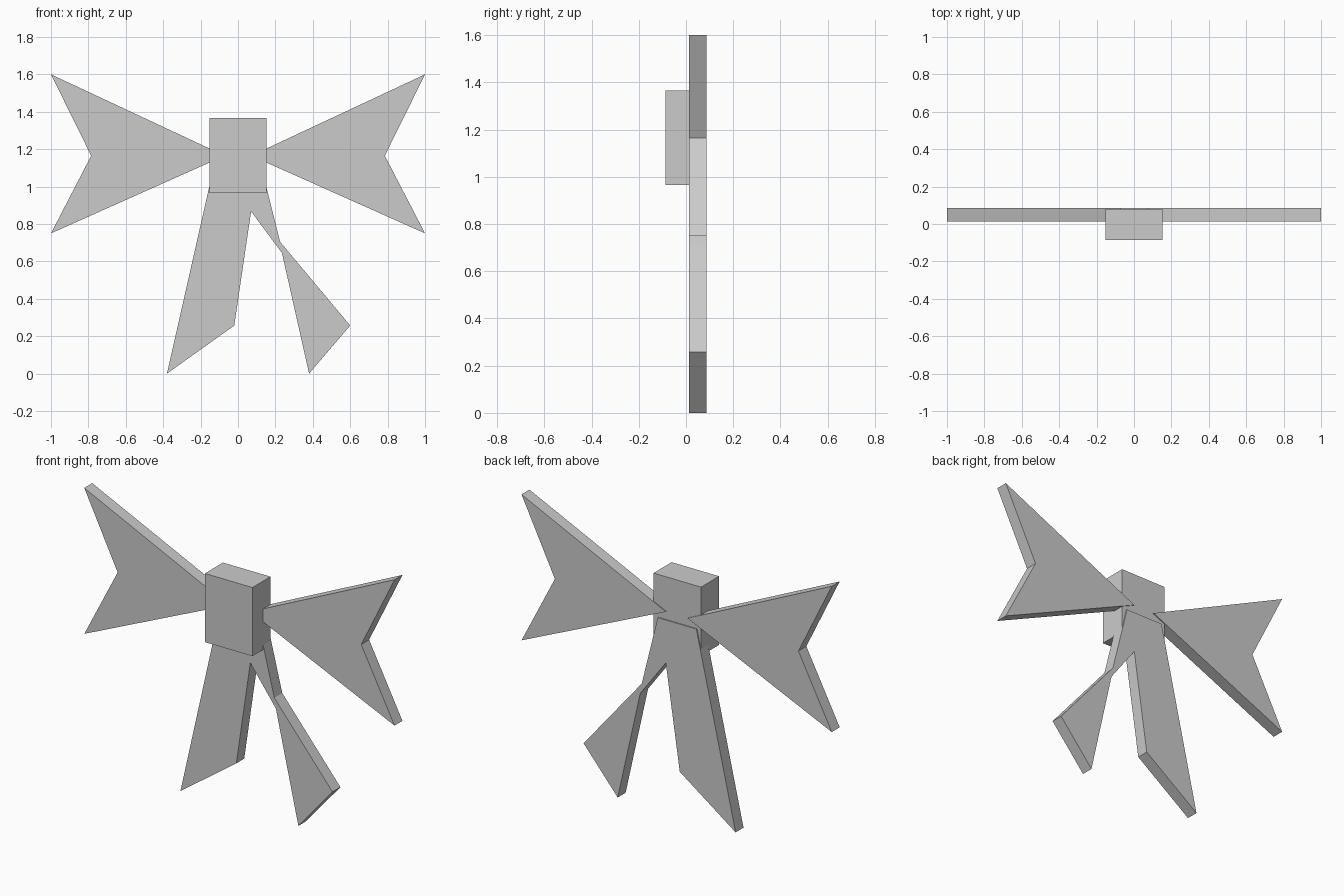
import bpy, bmesh

if "Cube" in bpy.data.objects:
    bpy.data.objects.remove(bpy.data.objects["Cube"])


def slab(name, outline, y0, y1):
    """Extrude an (x, z) outline from y0 to y1."""
    bm = bmesh.new()
    face = bm.faces.new([bm.verts.new((x, y0, z)) for x, z in outline])
    out = bmesh.ops.extrude_face_region(bm, geom=[face])
    verts = [v for v in out["geom"] if isinstance(v, bmesh.types.BMVert)]
    bmesh.ops.translate(bm, verts=verts, vec=(0, y1 - y0, 0))
    bmesh.ops.recalc_face_normals(bm, faces=bm.faces)
    mesh = bpy.data.meshes.new(name)
    bm.to_mesh(mesh)
    bm.free()
    obj = bpy.data.objects.new(name, mesh)
    bpy.context.collection.objects.link(obj)
    return obj


RIBBON = (0.013, 0.086)

# Notched bow loops, one on each side
loop = [(0.07, 1.165), (1.0, 0.75), (0.785, 1.165), (1.0, 1.6)]
for side, sx in (("left", -1), ("right", 1)):
    slab(f"bow_loop_{side}", [(sx * x, z) for x, z in loop], *RIBBON)

# Two hanging tails joined behind the knot
slab("ribbon_tails", [
    (-0.127, 1.117), (-0.38, 0.0), (-0.02, 0.257), (0.07, 0.867),
    (0.235, 0.645), (0.38, 0.0), (0.6, 0.257), (0.225, 0.705), (0.122, 1.117),
], *RIBBON)

# Centre knot
slab("knot", [(-0.153, 0.966), (0.153, 0.966), (0.153, 1.366), (-0.153, 1.366)],
     -0.086, 0.08)
